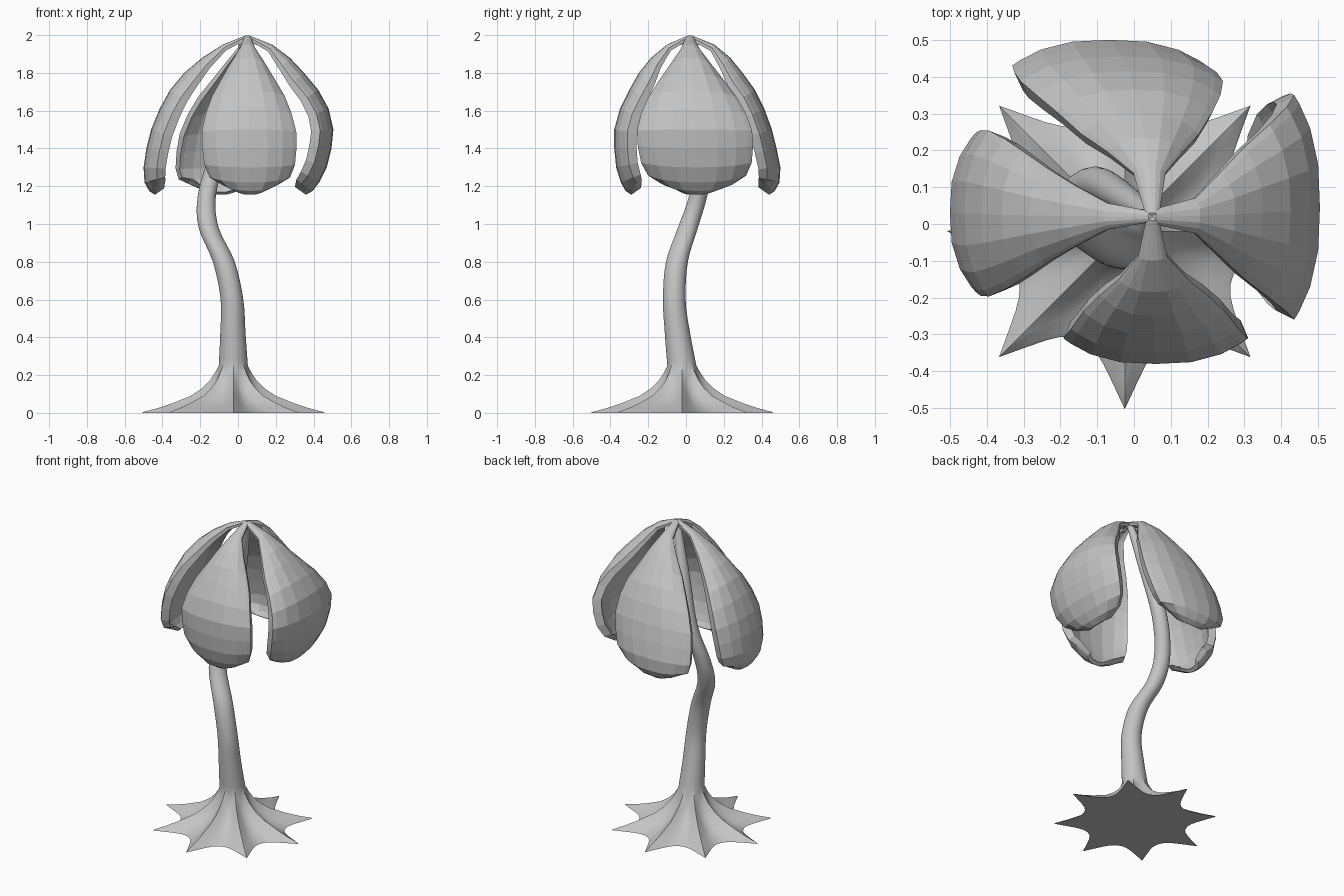
import bpy
import math
from mathutils import Vector

if "Cube" in bpy.data.objects:
    bpy.data.objects.remove(bpy.data.objects["Cube"])

grey = bpy.data.materials.new("plain grey")
grey.diffuse_color = (0.55, 0.55, 0.55, 1)
grey.use_nodes = True
grey.node_tree.nodes["Principled BSDF"].inputs["Base Color"].default_value = grey.diffuse_color


def make_object(name, verts, faces):
    mesh = bpy.data.meshes.new(name)
    mesh.from_pydata(verts, [], faces)
    mesh.materials.append(grey)
    mesh.update()
    obj = bpy.data.objects.new(name, mesh)
    bpy.context.collection.objects.link(obj)
    return obj


def smooth(obj, degrees):
    bpy.ops.object.select_all(action='DESELECT')
    obj.select_set(True)
    bpy.context.view_layer.objects.active = obj
    bpy.ops.object.shade_smooth_by_angle(angle=math.radians(degrees))


def spline(p, steps):
    """Sample a smooth curve through the given points."""
    out = []
    for i in range(len(p) - 1):
        a, b, c, d = p[max(i - 1, 0)], p[i], p[i + 1], p[min(i + 2, len(p) - 1)]
        for s in range(steps):
            t = s / steps
            out.append(0.5 * (2 * b + (c - a) * t + (2 * a - 5 * b + 4 * c - d) * t ** 2
                              + (3 * b - a - 3 * c + d) * t ** 3))
    return out + [p[-1]]


def loft_faces(rows, n):
    """Closed tube of quads with a cap at each end."""
    faces = [(i * n + k, i * n + (k + 1) % n, (i + 1) * n + (k + 1) % n, (i + 1) * n + k)
             for i in range(rows - 1) for k in range(n)]
    faces.append(tuple(reversed(range(n))))
    faces.append(tuple(range((rows - 1) * n, rows * n)))
    return faces


# Stem and eight-pointed root flare, lofted as one skin
# each root ring: height, ridge radius, valley radius
roots = [(0.0, 0.483, 0.318), (0.006, 0.472, 0.308), (0.025, 0.40, 0.25), (0.05, 0.325, 0.205),
         (0.09, 0.225, 0.155), (0.13, 0.165, 0.122), (0.17, 0.125, 0.10), (0.21, 0.098, 0.085)]
# each stem station: x, y, z, radius
stem = [Vector(s) for s in [
    (-0.025, -0.022, 0.25, 0.077), (-0.027, -0.045, 0.42, 0.067), (-0.032, -0.062, 0.60, 0.060),
    (-0.075, -0.048, 0.80, 0.058), (-0.155, 0.01, 0.98, 0.053), (-0.165, 0.065, 1.15, 0.048),
    (-0.105, 0.11, 1.38, 0.046), (-0.025, 0.07, 1.70, 0.038), (0.05, 0.02, 1.985, 0.02)]]
rings = [(-0.025, -0.02, z, ridge, valley) for z, ridge, valley in roots]
rings += [(s[0], s[1], s[2], s[3], s[3]) for s in spline(stem, 4)]
N = 80
LOBE = N // 8
verts = []
for x, y, z, ridge, valley in rings:
    for k in range(N):
        phase = (k % LOBE) / LOBE
        off = 2 * min(phase, 1 - phase)
        r = valley + (ridge - valley) * (1 - off) ** 2.4
        a = 2 * math.pi * k / N
        verts.append((x + r * math.cos(a), y + r * math.sin(a), z))
smooth(make_object("stem_and_roots", verts, loft_faces(len(rings), N)), 30)

# Drooping cupped petals with thick rims, their stalk ends crossing at the hub
hub = Vector((0.05, 0.02, 0))
heights = [1.968, 1.998, 1.95, 1.88, 1.80, 1.71, 1.61, 1.50, 1.40, 1.30, 1.22, 1.175, 1.155]
widths = [0.06, 0.07, 0.16, 0.38, 0.58, 0.77, 0.91, 1.0, 1.0, 0.96, 0.85, 0.64, 0.32]
COLS = 8
us = [math.sin(math.pi / 2 * (2 * j / COLS - 1)) for j in range(COLS + 1)]


def petal(name, angle, half_width, drift, reach):
    a = math.radians(angle)
    out = Vector((math.cos(a), math.sin(a), 0))
    side = Vector((-math.sin(a), math.cos(a), 0))
    rows = len(heights)
    mid = [hub + out * reach[i] + side * drift * (2.0 - heights[i]) / 0.6
           + Vector((0, 0, heights[i])) for i in range(rows)]
    verts = []
    for i in range(rows):
        along = mid[min(i + 1, rows - 1)] - mid[max(i - 1, 0)]
        inward = along.cross(side).normalized()
        if inward.dot(out) > 0:
            inward = -inward
        if i == 0:
            inward = Vector((0, 0, -1))
        if i > rows - 3:
            inward = Vector((-out.x, -out.y, 0.7)).normalized()
        w = half_width * widths[i]
        depth = min(0.5 * w, 0.07)
        thick = 0.012 + 0.036 * widths[i]
        for u in us:
            verts.append(mid[i] + side * w * u + inward * depth * abs(u) ** 2.8)
        for u in reversed(us):
            verts.append(mid[i] + side * w * 0.92 * u
                         + inward * (depth * abs(u) ** 2.8 + thick))
    faces = [tuple(reversed(f)) for f in loft_faces(rows, 2 * (COLS + 1))]
    make_object(name, verts, faces)


petal("right_petal", 0, 0.305, 0.03,
      [-0.05, 0.01, 0.13, 0.225, 0.30, 0.375, 0.43, 0.455, 0.445, 0.42, 0.38, 0.345, 0.31])
petal("left_petal", 180, 0.225, -0.01,
      [-0.05, 0.01, 0.13, 0.24, 0.335, 0.41, 0.465, 0.51, 0.535, 0.55, 0.545, 0.52, 0.49])
petal("front_petal", -90, 0.25, 0.01,
      [-0.05, 0.01, 0.12, 0.205, 0.27, 0.32, 0.37, 0.40, 0.40, 0.39, 0.365, 0.34, 0.31])
petal("back_petal", 90, 0.275, 0.10,
      [-0.05, 0.01, 0.13, 0.215, 0.28, 0.345, 0.395, 0.435, 0.46, 0.48, 0.475, 0.45, 0.42])
